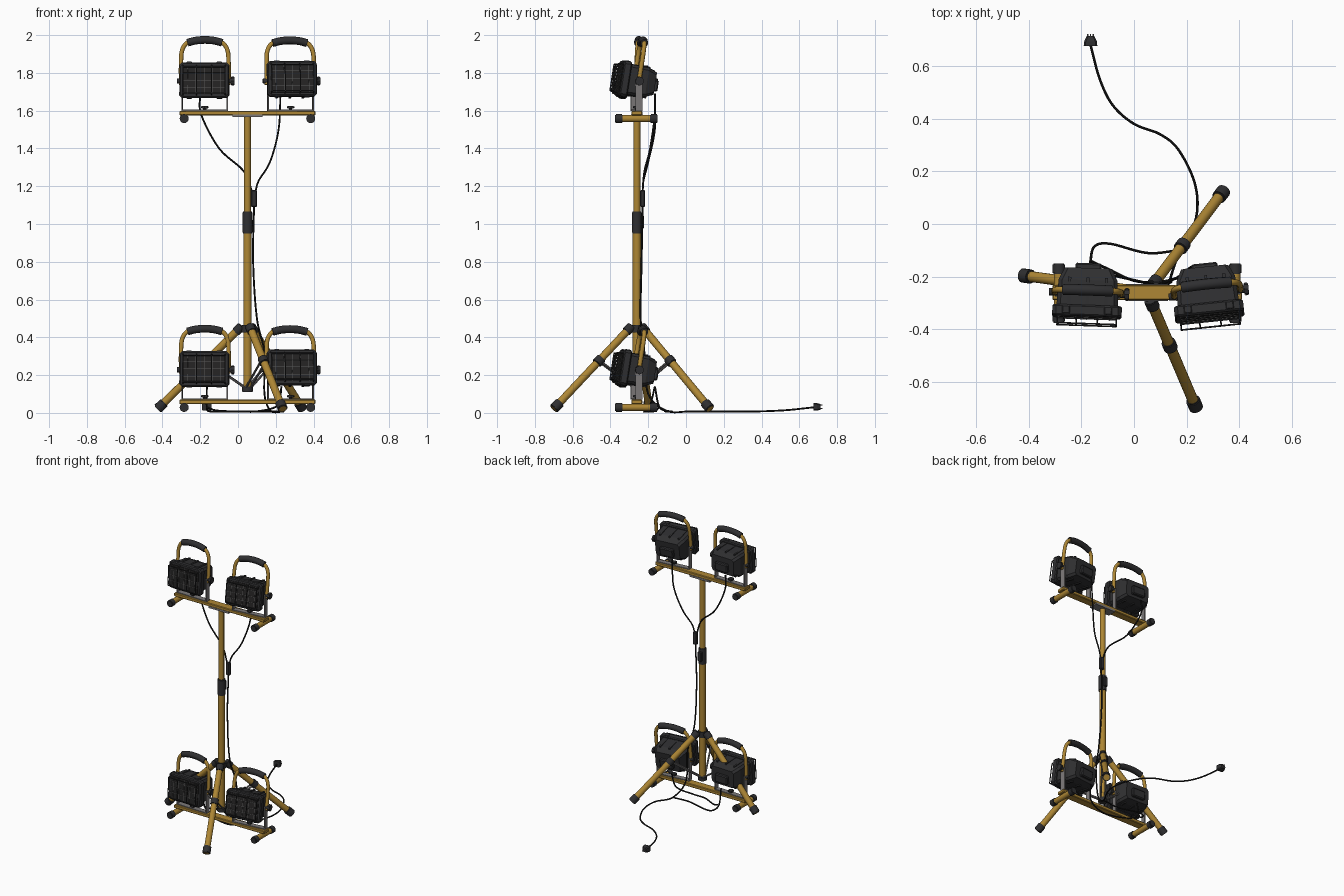
import bpy, bmesh, math
from mathutils import Matrix, Vector

default = bpy.data.objects.get("Cube")
if default:
    bpy.data.objects.remove(default)


def material(name, r, g, b):
    mat = bpy.data.materials.new(name)
    mat.use_nodes = True
    mat.diffuse_color = (r, g, b, 1)
    mat.node_tree.nodes["Principled BSDF"].inputs["Base Color"].default_value = (r, g, b, 1)
    return mat


YELLOW = material("ochre paint", .42, .24, .035)
BLACK = material("black plastic", .028, .028, .03)
STEEL = material("grey steel", .2, .19, .19)
GLASS = material("dark lamp glass", .018, .017, .017)
GRID = material("lamp grid lines", .1, .1, .1)
CABLE = material("black rubber", .012, .012, .012)
IDENTITY = Matrix()


def add_object(name, mesh, mat, matrix=IDENTITY, smooth=False):
    mesh.transform(matrix)
    mesh.materials.clear()
    mesh.materials.append(mat)
    obj = bpy.data.objects.new(name, mesh)
    bpy.context.collection.objects.link(obj)
    if smooth:
        bpy.ops.object.select_all(action='DESELECT')
        obj.select_set(True)
        bpy.context.view_layer.objects.active = obj
        bpy.ops.object.shade_smooth_by_angle(angle=math.radians(40))
    return obj


def finish(name, bm, mat, matrix=IDENTITY, smooth=False):
    bmesh.ops.recalc_face_normals(bm, faces=bm.faces)
    mesh = bpy.data.meshes.new(name)
    bm.to_mesh(mesh)
    bm.free()
    return add_object(name, mesh, mat, matrix, smooth)


def box(name, centre, size, mat, matrix=IDENTITY, bevel=0):
    bm = bmesh.new()
    bmesh.ops.create_cube(bm, size=1, matrix=Matrix.Translation(centre) @ Matrix.Diagonal((*size, 1)))
    if bevel:
        bmesh.ops.bevel(bm, geom=bm.edges[:], offset=bevel, segments=1, affect='EDGES')
    return finish(name, bm, mat, matrix)


def rod(name, start, end, radius, mat, matrix=IDENTITY, sides=16, bevel=0):
    start, end = Vector(start), Vector(end)
    axis = end - start
    place = Matrix.Translation((start + end) / 2) @ axis.to_track_quat('Z', 'Y').to_matrix().to_4x4()
    bm = bmesh.new()
    bmesh.ops.create_cone(bm, cap_ends=True, segments=sides, radius1=radius, radius2=radius,
                          depth=axis.length, matrix=place)
    if bevel:
        rims = [e for e in bm.edges if any(len(f.verts) > 4 for f in e.link_faces)]
        bmesh.ops.bevel(bm, geom=rims, offset=bevel, segments=2, affect='EDGES')
    return finish(name, bm, mat, matrix, True)


def tube(name, points, radius, mat, matrix=IDENTITY, steps=6, sides=2):
    # Smooth path through the points, swept with a round section
    pts = [Vector(p) for p in points]
    pts = [2 * pts[0] - pts[1]] + pts + [2 * pts[-1] - pts[-2]]
    path = []
    for a, b, c, d in zip(pts, pts[1:], pts[2:], pts[3:]):
        for i in range(steps):
            t = i / steps
            path.append(b + (c - a) * t / 2 + (a - 2.5 * b + 2 * c - d / 2) * t**2
                        + (1.5 * (b - c) + (d - a) / 2) * t**3)
    path.append(pts[-2])
    curve = bpy.data.curves.new(name, 'CURVE')
    curve.dimensions = '3D'
    curve.bevel_depth = radius
    curve.bevel_resolution = sides
    curve.use_fill_caps = True
    spline = curve.splines.new('POLY')
    spline.points.add(len(path) - 1)
    for point, co in zip(spline.points, path):
        point.co = (*co, 1)
    temp = bpy.data.objects.new(name + " path", curve)
    bpy.context.collection.objects.link(temp)
    bpy.context.view_layer.update()
    mesh = bpy.data.meshes.new_from_object(temp.evaluated_get(bpy.context.evaluated_depsgraph_get()))
    bpy.data.objects.remove(temp)
    return add_object(name, mesh, mat, matrix, True)


def loft(name, sections, mat, matrix=IDENTITY, cut=.014):
    # Chamfered rectangles (y, half width, half height) joined along y
    bm = bmesh.new()
    rings = []
    for y, w, h in sections:
        corners = [(w, h - cut), (w - cut, h), (cut - w, h), (-w, h - cut),
                   (-w, cut - h), (cut - w, -h), (w - cut, -h), (w, cut - h)]
        rings.append([bm.verts.new((x, y, z)) for x, z in corners])
    for a, b in zip(rings, rings[1:]):
        for i in range(8):
            j = (i + 1) % 8
            bm.faces.new((a[i], a[j], b[j], b[i]))
    bm.faces.new(rings[0])
    bm.faces.new(rings[-1])
    return finish(name, bm, mat, matrix)


def lamp(tag, x, z, yaw, tilt):
    base = Matrix.Translation((x, -.262, z)) @ Matrix.Rotation(math.radians(yaw), 4, 'Z')
    head = base @ Matrix.Rotation(math.radians(-tilt), 4, 'X')
    # Housing, rim, glass and rear box
    loft(tag + "_housing", [(-.06, .117, .082), (.045, .112, .078), (.092, .09, .06)], BLACK, head)
    loft(tag + "_rim", [(-.092, .126, .088), (-.086, .132, .094), (-.056, .132, .094), (-.05, .126, .088)], BLACK, head)
    box(tag + "_glass", (0, -.093, 0), (.224, .006, .15), GLASS, head)
    box(tag + "_rear_box", (0, .098, -.01), (.1, .03, .06), BLACK, head, .006)
    for s in (-1, 1):
        for dx in (.07, 0):
            box(tag + "_cooling_rib", (s * dx, 0, 0), (.012, .11, .168), BLACK, head)
        box(tag + "_rim_latch", (s * .08, -.07, 0), (.03, .03, .196), BLACK, head, .003)
    # Glass grid lines
    for i in range(-2, 3):
        box(tag + "_grid_upright", (i * .044, -.097, 0), (.0025, .003, .15), GRID, head)
    for i in (-1, 0, 1):
        box(tag + "_grid_cross", (0, -.097, i * .04), (.224, .003, .0025), GRID, head)
    # Wire guard standing off the rim
    for s in (-1, 1):
        rod(tag + "_guard_rail", (-.112, -.12, s * .07), (.112, -.12, s * .07), .0035, BLACK, head, 6)
        rod(tag + "_guard_side", (s * .112, -.12, -.07), (s * .112, -.12, .07), .0035, BLACK, head, 6)
        for dx in (-.112, -.04, .04, .112):
            rod(tag + "_guard_post", (dx, -.12, s * .07), (dx, -.085, s * .08), .0035, BLACK, head, 6)
    for dx in (-.04, .04):
        rod(tag + "_guard_bar", (dx, -.12, -.07), (dx, -.12, .07), .003, BLACK, head, 6)
    # Carrying handle and grip
    half = [(.126, 0, -.02), (.126, 0, .1), (.121, 0, .16), (.1, 0, .197), (.065, 0, .212)]
    arch = [(-a, b, c) for a, b, c in half] + [(0, 0, .218)] + half[::-1]
    tube(tag + "_handle", arch, .012, YELLOW, head, 4, 3)
    tube(tag + "_grip", [(-.092, 0, .203), (-.05, 0, .214), (0, 0, .218), (.05, 0, .214), (.092, 0, .203)],
         .021, BLACK, head, 3, 3)
    # Flat steel bracket and its knobs
    for s in (-1, 1):
        box(tag + "_bracket_arm", (s * .12, 0, -.075), (.006, .036, .16), STEEL, base)
        rod(tag + "_pivot_bolt", (s * .11, 0, 0), (s * .147, 0, 0), .014, BLACK, base)
    box(tag + "_bracket_foot", (0, 0, -.155), (.246, .036, .006), STEEL, base)
    rod(tag + "_tilt_knob", (.14, 0, 0), (.158, 0, 0), .024, BLACK, base, 8, .003)
    rod(tag + "_mount_stem", (0, 0, -.16), (0, 0, -.135), .008, BLACK, base, 8)
    rod(tag + "_mount_knob", (0, 0, -.146), (0, 0, -.132), .02, BLACK, base, 8, .003)


# Two lamp bars, each with cross tubes and a pair of lamps
PX, PY = .05, -.26
for level, z in (("upper", 1.587), ("lower", .058)):
    box(level + "_bar", (PX, PY, z), (.72, .058, .024), YELLOW, bevel=.004)
    for s in (-1, 1):
        x = PX + s * .335
        rod(level + "_cross_tube", (x, -.36, z - .029), (x, -.165, z - .029), .019, YELLOW)
        for y in (-.375, -.19):
            rod(level + "_tube_cap", (x, y, z - .029), (x, y + .04, z - .029), .024, BLACK, bevel=.004)
    lamp(level + "_right_lamp", -.176, z + .17, -2, 3)
    lamp(level + "_left_lamp", .278, z + .17, 6, 9)
box("mast_top_plate", (PX, PY, 1.573), (.16, .064, .014), STEEL)

# Telescopic mast
rod("lower_mast", (PX, PY, .12), (PX, PY, 1), .022, YELLOW)
rod("upper_mast", (PX, PY, 1), (PX, PY, 1.575), .0185, YELLOW)
rod("mast_coupler", (PX, PY, .95), (PX, PY, 1.065), .027, BLACK, bevel=.004)
box("coupler_clamp", (PX, PY + .025, 1.01), (.03, .025, .07), BLACK, bevel=.004)
rod("tripod_hub", (PX, PY, .425), (PX, PY, .465), .034, BLACK, bevel=.004)
rod("brace_hub", (PX, PY, .11), (PX, PY, .14), .03, BLACK, bevel=.003)

# Tripod legs with feet, collars and paired braces
for fx, fy in ((-.425, -.195), (.237, -.70), (.342, .128)):
    out = Vector((fx - PX, fy - PY, 0))
    side = out.normalized().cross(Vector((0, 0, 1))) * .014
    top = Vector((PX, PY, .445)) + out.normalized() * .045
    foot = Vector((fx, fy, .021))
    mid = top.lerp(foot, .4)
    along = (foot - top).normalized()
    rod("tripod_leg", top, foot, .0205, YELLOW)
    rod("leg_foot", foot - along * .05, foot, .027, BLACK, bevel=.004)
    rod("leg_collar", mid - along * .02, mid + along * .02, .027, BLACK, bevel=.003)
    rod("leg_lug", top - along * .02, top + along * .025, .025, BLACK, bevel=.003)
    for s in (-1, 1):
        rod("leg_brace", mid + side * s, Vector((PX, PY, .125)) + side * s, .006, STEEL, sides=8)

# Cables, junction box and plug
box("junction_box", (.085, -.23, 1.135), (.032, .026, .09), BLACK, bevel=.005)
tube("right_lamp_cable", [(-.2, -.165, 1.69), (-.195, -.165, 1.58), (-.1, -.19, 1.4), (.03, -.22, 1.28),
                          (.075, -.23, 1.17)], .005, CABLE)
tube("left_lamp_cable", [(.225, -.165, 1.69), (.215, -.165, 1.5), (.17, -.2, 1.33), (.11, -.225, 1.23),
                         (.092, -.23, 1.17)], .005, CABLE)
tube("main_cable", [(.085, -.23, 1.1), (.08, -.235, .8), (.1, -.24, .5), (.14, -.22, .32), (.14, -.2, .1),
                    (.175, -.1, .01), (.235, .02, .008), (.232, .15, .008), (.17, .28, .008), (.1, .34, .008),
                    (0, .38, .008), (-.08, .45, .01), (-.13, .55, .016), (-.165, .68, .03)], .005, CABLE)
tube("low_lamp_cable", [(-.165, -.165, .14), (-.165, -.14, .03), (-.15, -.085, .008), (-.09, -.075, .008),
                        (.05, -.11, .008), (.17, -.1, .01)], .005, CABLE)
tube("low_link_cable", [(.23, -.165, .14), (.21, -.19, .04), (.1, -.22, .008), (0, -.215, .008),
                        (-.1, -.17, .008), (-.165, -.14, .03)], .005, CABLE)
loft("plug_body", [(0, .026, .02), (.018, .024, .02), (.038, .015, .015)], BLACK,
     Matrix.Translation((-.165, .675, .032)), .006)
for x, z in ((-.01, .024), (.01, .024), (0, .042)):
    rod("plug_pin", (x - .165, .7, z), (x - .165, .722, z), .003, STEEL, sides=6)
